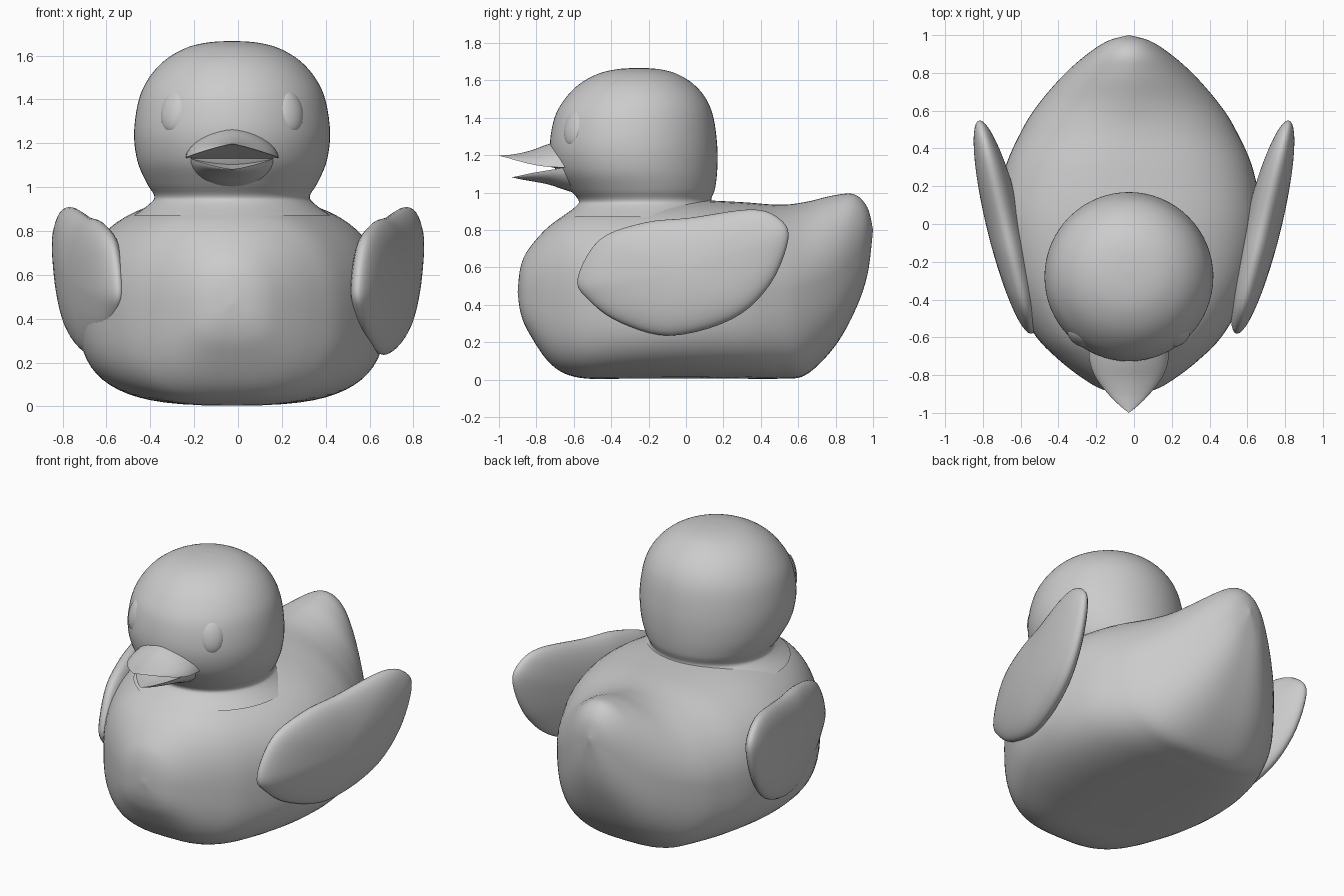
import bpy, bmesh, math
from mathutils import Vector, Matrix

cube = bpy.data.objects.get("Cube")
if cube:
    bpy.data.objects.remove(cube, do_unlink=True)

MID = -0.027  # symmetry plane of the body, head and beak

grey = bpy.data.materials.new("plain grey")
grey.use_nodes = True
colour = (0.6, 0.6, 0.6, 1)
grey.diffuse_color = colour
grey.node_tree.nodes["Principled BSDF"].inputs["Base Color"].default_value = colour


def spline(points, steps, closed=False):
    """Smooth curve through points of any dimension."""
    n = len(points)
    pick = (lambda i: points[i % n]) if closed else (lambda i: points[max(0, min(n - 1, i))])
    out = []
    for i in range(n if closed else n - 1):
        quad = [pick(i + k) for k in (-1, 0, 1, 2)]
        for s in range(steps):
            t = s / steps
            out.append([b + 0.5 * t * (c - a + t * (2 * a - 5 * b + 4 * c - d + t * (3 * (b - c) + d - a)))
                        for a, b, c, d in zip(*quad)])
    if not closed:
        out.append(list(points[-1]))
    return out


def finish(name, bm, angle=40):
    bmesh.ops.recalc_face_normals(bm, faces=bm.faces)
    mesh = bpy.data.meshes.new(name)
    bm.to_mesh(mesh)
    bm.free()
    mesh.materials.append(grey)
    ob = bpy.data.objects.new(name, mesh)
    bpy.context.collection.objects.link(ob)
    bpy.ops.object.select_all(action='DESELECT')
    ob.select_set(True)
    bpy.context.view_layer.objects.active = ob
    bpy.ops.object.shade_smooth_by_angle(angle=math.radians(angle))
    return ob


def skin(name, rings, angle=40):
    """Join rings of points into a closed surface."""
    bm = bmesh.new()
    loops = [[bm.verts.new(p) for p in ring] for ring in rings]
    for a, b in zip(loops, loops[1:]):
        for i in range(len(a)):
            j = (i + 1) % len(a)
            bm.faces.new((a[i], a[j], b[j], b[i]))
    bm.faces.new(loops[0])
    bm.faces.new(loops[-1])
    bmesh.ops.remove_doubles(bm, verts=bm.verts, dist=0.0004)
    return finish(name, bm, angle)


def power(v, n):
    return math.copysign(abs(v) ** (2 / n), v)


def loft(name, rows, low, steps=6, segments=64, angle=40):
    """Sections along y: y, bottom, top, half width, widest height, top squareness."""
    rings = []
    for y, bottom, top, width, mid, high in spline(rows, steps):
        ring = []
        for k in range(segments):
            a = math.tau * k / segments
            n = high if math.sin(a) > 0 else low
            reach = top - mid if math.sin(a) > 0 else mid - bottom
            ring.append((MID + max(width, 0) * power(math.cos(a), n), y,
                         max(0, mid + reach * power(math.sin(a), n))))
        rings.append(ring)
    return skin(name, rings, angle)


# Body with raised tail
loft("body", [
    (-0.90, 0.47, 0.47, 0.00, 0.47, 2.1),
    (-0.885, 0.36, 0.60, 0.11, 0.47, 2.1),
    (-0.84, 0.25, 0.70, 0.21, 0.46, 2.2),
    (-0.72, 0.08, 0.83, 0.37, 0.45, 2.3),
    (-0.57, 0.01, 0.91, 0.51, 0.44, 2.4),
    (-0.30, 0.005, 0.945, 0.65, 0.44, 2.5),
    (0.00, 0.005, 0.96, 0.70, 0.45, 2.5),
    (0.28, 0.005, 0.95, 0.66, 0.46, 2.3),
    (0.50, 0.005, 0.935, 0.565, 0.47, 2.0),
    (0.64, 0.025, 0.95, 0.475, 0.50, 1.8),
    (0.79, 0.17, 0.985, 0.345, 0.56, 1.8),
    (0.90, 0.36, 0.99, 0.22, 0.65, 1.9),
    (0.97, 0.56, 0.92, 0.11, 0.75, 2.0),
    (1.00, 0.80, 0.80, 0.00, 0.80, 2.0)], low=3.0)

# Head with a flared neck: height, radius, centre y
head = spline([
    (0.87, 0.45, -0.215), (0.925, 0.375, -0.215), (0.96, 0.355, -0.22),
    (1.02, 0.39, -0.235), (1.12, 0.432, -0.265), (1.25, 0.447, -0.28),
    (1.40, 0.425, -0.278), (1.50, 0.378, -0.27), (1.58, 0.305, -0.265),
    (1.635, 0.21, -0.26), (1.66, 0.11, -0.255), (1.667, 0.0, -0.25)], 5)
skin("head", [[(MID + r * math.cos(math.tau * k / 64), c + r * math.sin(math.tau * k / 64), z)
               for k in range(64)] for z, r, c in head])

# Open beak
loft("upper_beak", [
    (-0.55, 1.12, 1.29, 0.215, 1.135, 1.6),
    (-0.66, 1.125, 1.28, 0.213, 1.135, 1.6),
    (-0.74, 1.14, 1.258, 0.205, 1.138, 1.6),
    (-0.82, 1.155, 1.228, 0.172, 1.15, 1.6),
    (-0.90, 1.175, 1.208, 0.11, 1.17, 1.6),
    (-0.96, 1.19, 1.20, 0.05, 1.187, 1.7),
    (-1.00, 1.197, 1.197, 0.0, 1.197, 1.8)], low=1.5, steps=4, segments=32)
loft("lower_beak", [
    (-0.55, 0.985, 1.12, 0.20, 1.135, 1.5),
    (-0.65, 1.015, 1.11, 0.19, 1.133, 1.5),
    (-0.73, 1.042, 1.095, 0.16, 1.12, 1.5),
    (-0.82, 1.06, 1.085, 0.11, 1.105, 1.5),
    (-0.89, 1.072, 1.083, 0.05, 1.09, 1.5),
    (-0.93, 1.082, 1.082, 0.0, 1.082, 1.5)], low=2.0, steps=4, segments=32)

# Wings: inflated outline, splayed towards the back
outline = spline([
    (-0.58, 0.54), (-0.46, 0.75), (-0.22, 0.84), (0.02, 0.865), (0.35, 0.91),
    (0.50, 0.86), (0.547, 0.75), (0.45, 0.51), (0.25, 0.325), (-0.08, 0.235),
    (-0.35, 0.305), (-0.52, 0.425)], 5, closed=True)
CY, CZ = -0.02, 0.57
for side, name in ((-1, "right_wing"), (1, "left_wing")):
    rings = []
    for k in range(-12, 13):
        a = math.pi / 2 * k / 12
        s = math.cos(a) if abs(k) < 12 else 0
        rings.append([(side * (0.68 + 0.24 * s * (y - CY) + 0.1 * math.sin(a)),
                       CY + s * (y - CY), CZ + s * (z - CZ)) for y, z in outline])
    skin(name, rings, 60)

# Eyes: flattened ovals lying on the head
for side, name in ((-1, "right_eye"), (1, "left_eye")):
    bm = bmesh.new()
    turn = Vector((side * 0.26, -0.33, 0.1)).to_track_quat('Z', 'Y').to_matrix().to_4x4()
    place = Matrix.Translation((MID + side * 0.262, -0.595, 1.345))
    bmesh.ops.create_uvsphere(bm, u_segments=32, v_segments=16, radius=1,
                              matrix=place @ turn @ Matrix.Diagonal((0.072, 0.1, 0.04, 1)))
    finish(name, bm)
